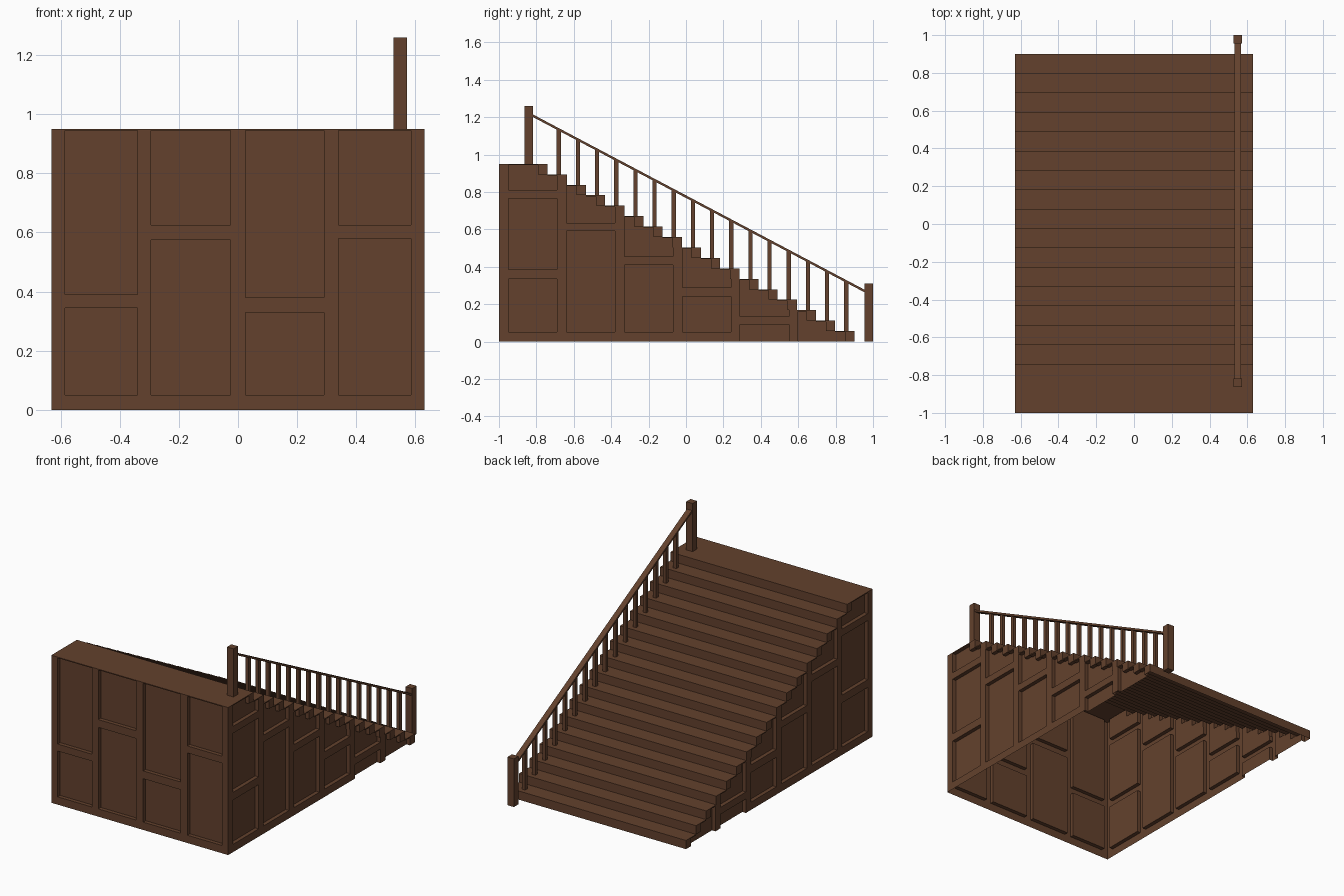
import bpy, bmesh, math
from mathutils import Vector

if "Cube" in bpy.data.objects:
    bpy.data.objects.remove(bpy.data.objects["Cube"])

N, RUN, RISE, NOSE = 17, 0.1025, 0.95 / 17, 0.05
HALF, BACK, LID, RECESS = 0.63, 0.9, 0.006, 0.025

wood = bpy.data.materials.new("dark brown wood")
wood.diffuse_color = (0.125, 0.053, 0.026, 1)
wood.use_nodes = True
wood.node_tree.nodes["Principled BSDF"].inputs["Base Color"].default_value = wood.diffuse_color


def finish(bm, name):
    bmesh.ops.remove_doubles(bm, verts=bm.verts, dist=1e-5)
    me = bpy.data.meshes.new(name)
    bm.to_mesh(me)
    bm.free()
    me.materials.append(wood)
    ob = bpy.data.objects.new(name, me)
    bpy.context.collection.objects.link(ob)
    return ob


def quad(bm, pts, facing):
    f = bm.faces.new([bm.verts.new(p) for p in pts])
    f.normal_update()
    if f.normal.dot(facing) < 0:
        f.normal_flip()


def box(name, x, y, z):
    bm = bmesh.new()
    bmesh.ops.create_cube(bm, size=1)
    for v in bm.verts:
        v.co = [a + (b - a) * (c + 0.5) for (a, b), c in zip((x, y, z), v.co)]
    return finish(bm, name)


def breaks(values):
    return sorted({round(v, 5) for v in values})


def panelled_sheet(name, us, vs, depth, place):
    """Thin wall over a grid; depth(u, v) is the recess of a cell or None."""
    bm = bmesh.new()
    out = place(0, 0, 0) - place(0, 0, 1)
    du, dv = place(1, 0, 0) - place(0, 0, 0), place(0, 1, 0) - place(0, 0, 0)
    d = {(i, j): depth((us[i] + us[i + 1]) / 2, (vs[j] + vs[j + 1]) / 2)
         for i in range(len(us) - 1) for j in range(len(vs) - 1)}
    for (i, j), a in d.items():
        if a is None:
            continue
        u0, u1, v0, v1 = us[i], us[i + 1], vs[j], vs[j + 1]
        quad(bm, [place(u0, v0, a), place(u1, v0, a), place(u1, v1, a), place(u0, v1, a)], out)
        # reveals between frame and recessed panel
        for other, p, q, direction in ((d.get((i + 1, j)), (u1, v0), (u1, v1), du),
                                       (d.get((i, j + 1)), (u0, v1), (u1, v1), dv)):
            if other is not None and other != a:
                quad(bm, [place(*p, a), place(*q, a), place(*q, other), place(*p, other)],
                     direction * (1 if other > a else -1))
    return finish(bm, name)


# Steps: one stepped sheet across the full width
bm = bmesh.new()
for k in range(1, N + 1):
    nose, z = BACK - (k - 1) * RUN, k * RISE
    back = nose - RUN if k < N else -1.0
    quad(bm, [(-HALF, nose, z - RISE), (HALF, nose, z - RISE), (HALF, nose, z), (-HALF, nose, z)],
         Vector((0, 1, 0)))
    quad(bm, [(-HALF, nose, z), (HALF, nose, z), (HALF, back, z), (-HALF, back, z)],
         Vector((0, 0, 1)))
finish(bm, "steps")

# Side walls: columns of recessed panels (y range, rails)
side_cols = [((-0.95, -0.69), [(0, 0.05), (0.335, 0.385), (0.765, 0.81)]),
             ((-0.64, -0.38), [(0, 0.05), (0.59, 0.635)]),
             ((-0.33, -0.07), [(0, 0.05), (0.41, 0.455)]),
             ((-0.02, 0.24), [(0, 0.05), (0.24, 0.29)]),
             ((0.29, 0.55), [(0.09, 0.135)]),
             ((0.60, 0.90), [])]
front_cols = [((-0.585, -0.34), [(0, 0.05), (0.345, 0.39)]),
              ((-0.295, -0.025), [(0, 0.05), (0.575, 0.625)]),
              ((0.025, 0.29), [(0, 0.05), (0.33, 0.38)]),
              ((0.34, 0.585), [(0, 0.05), (0.58, 0.625)])]


def panel_depth(cols, u, v):
    for (a, b), rails in cols:
        if a < u < b:
            return 0 if any(lo < v < hi for lo, hi in rails) else RECESS
    return 0


def side_depth(y, z):
    k = min(N, int((BACK - y) / RUN) + 1)
    top = k * RISE
    if z > top:
        return None
    in_nose = y > BACK - (k - 1) * RUN - NOSE and z > top - RISE
    if in_nose or z > top - LID:
        return 0
    return panel_depth(side_cols, y, z)


def front_depth(x, z):
    return 0 if z > 0.95 - LID else panel_depth(front_cols, x, z)


def edges(cols):
    return ([e for c, _ in cols for e in c], [e for _, r in cols for p in r for e in p])


cu, cv = edges(side_cols)
noses = [BACK - k * RUN for k in range(N)]
us = breaks(cu + [-1, BACK] + noses + [n - NOSE for n in noses])
vs = breaks(cv + [0] + [k * RISE for k in range(1, N + 1)] + [k * RISE - LID for k in range(1, N + 1)])
for side, s in (("right", 1), ("left", -1)):
    panelled_sheet(side + "_panelled_wall", us, vs, side_depth,
                   lambda u, v, d, s=s: Vector((s * (HALF - d), u, v)))

# Tall front wall
cu, cv = edges(front_cols)
panelled_sheet("front_panelled_wall", breaks(cu + [-HALF, HALF]), breaks(cv + [0, 0.95 - LID, 0.95]),
               front_depth, lambda u, v, d: Vector((u, -1 + d, v)))

# Railing on the right side: newel posts, balusters, sloping handrail
RX = 0.549
box("top_newel_post", (RX - 0.023, RX + 0.023), (-0.863, -0.818), (0.95, 1.26))
box("bottom_newel_post", (RX - 0.023, RX + 0.023), (0.955, 1.0), (0, 0.31))
Y0, Z0, Y1, Z1 = -0.82, 1.208, 0.955, 0.27


def rail_z(y):
    return Z0 + (y - Y0) * (Z1 - Z0) / (Y1 - Y0)


for k in range(1, N):
    y = BACK - (k - 1) * RUN - 0.043
    box(f"baluster_{k}", (RX - 0.011, RX + 0.011), (y - 0.011, y + 0.011), (k * RISE, rail_z(y)))

rail = box("handrail", (RX - 0.018, RX + 0.018), (Y0, Y1), (-0.007, 0.007))
for v in rail.data.vertices:
    v.co.z += rail_z(v.co.y)
